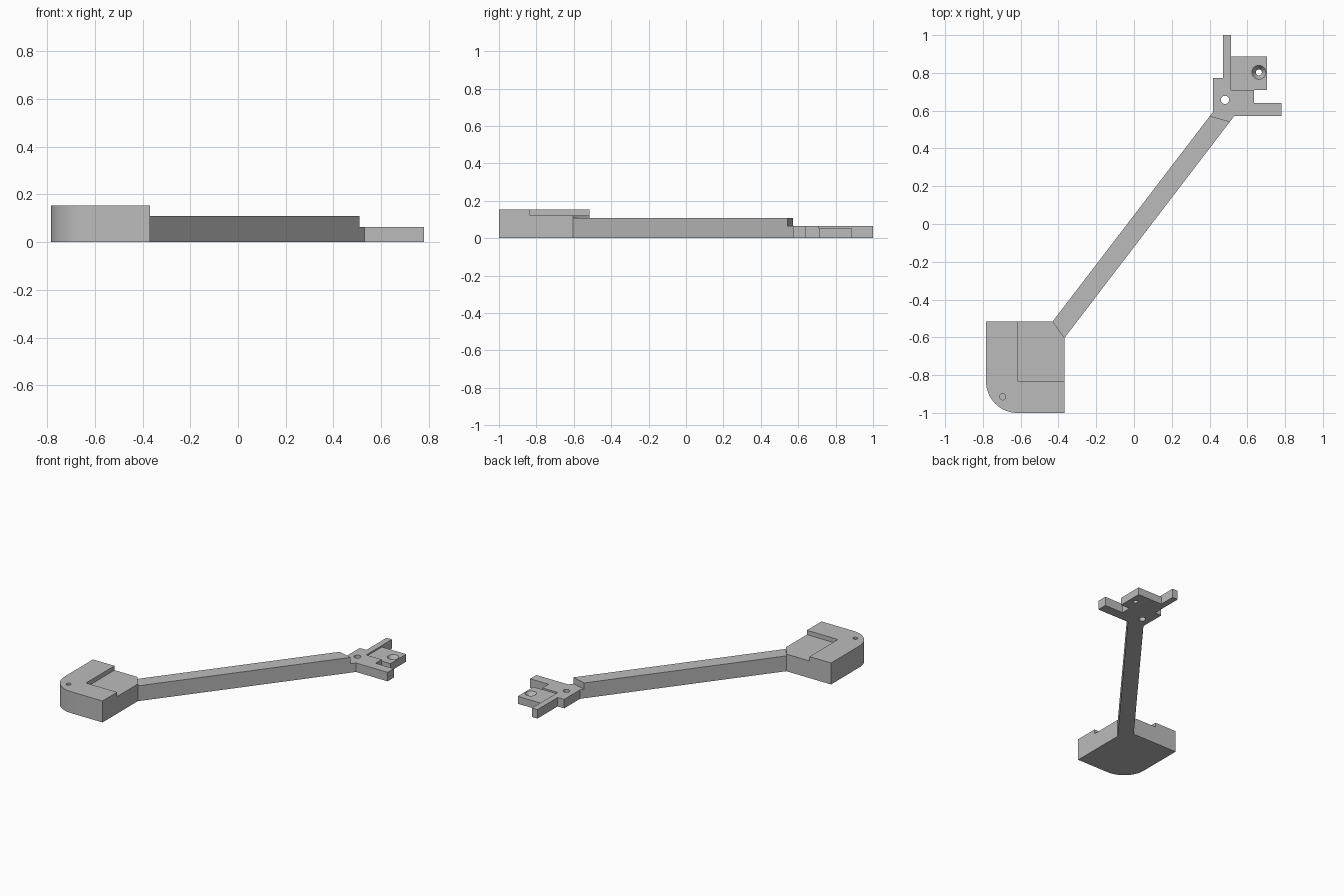
import bpy, bmesh, math

cube = bpy.data.objects.get("Cube")
if cube:
    bpy.data.objects.remove(cube, do_unlink=True)

grey = bpy.data.materials.new("plain_grey")
grey.use_nodes = True
colour = (0.5, 0.5, 0.5, 1)
grey.diffuse_color = colour
grey.node_tree.nodes["Principled BSDF"].inputs["Base Color"].default_value = colour


def add_object(name, bm):
    mesh = bpy.data.meshes.new(name)
    bmesh.ops.recalc_face_normals(bm, faces=bm.faces[:])
    bm.to_mesh(mesh)
    bm.free()
    mesh.materials.append(grey)
    obj = bpy.data.objects.new(name, mesh)
    bpy.context.collection.objects.link(obj)
    return obj


def prism(name, outline, bottom, top):
    """Extrude a flat outline between two heights."""
    bm = bmesh.new()
    base = bm.faces.new([bm.verts.new((x, y, bottom)) for x, y in outline])
    grown = bmesh.ops.extrude_face_region(bm, geom=[base])["geom"]
    verts = [v for v in grown if isinstance(v, bmesh.types.BMVert)]
    bmesh.ops.translate(bm, verts=verts, vec=(0, 0, top - bottom))
    return add_object(name, bm)


def box(name, x0, x1, y0, y1, z0, z1):
    return prism(name, [(x0, y0), (x1, y0), (x1, y1), (x0, y1)], z0, z1)


def drill(name, x, y, z0, z1, r0, r1):
    """Round or tapered cutter between two heights."""
    bm = bmesh.new()
    bmesh.ops.create_cone(bm, cap_ends=True, segments=32, radius1=r0, radius2=r1, depth=z1 - z0)
    bmesh.ops.translate(bm, verts=bm.verts[:], vec=(x, y, (z0 + z1) / 2))
    return add_object(name, bm)


def carve(obj, cutters):
    """Subtract the cutters, bake the result and discard them."""
    for cutter in cutters:
        cutter.hide_render = True
        mod = obj.modifiers.new("cut", "BOOLEAN")
        mod.operation = "DIFFERENCE"
        mod.solver = "EXACT"
        mod.object = cutter
    graph = bpy.context.evaluated_depsgraph_get()
    baked = bpy.data.meshes.new_from_object(obj.evaluated_get(graph))
    obj.modifiers.clear()
    obj.data = baked
    for cutter in cutters:
        bpy.data.objects.remove(cutter, do_unlink=True)


# Shared corners where the arm meets the two ends
foot_left, foot_right = (-0.43, -0.515), (-0.368, -0.603)
head_left, head_right = (0.402, 0.572), (0.508, 0.542)
foot_top, arm_top, head_top, tab_top = 0.153, 0.109, 0.064, 0.053

# Foot block with one rounded corner, a recess and a blind hole
left, front, radius = -0.783, -1.0, 0.165
arc = [math.pi + math.pi / 2 * i / 16 for i in range(17)]
corner = [(left + radius * (1 + math.cos(a)), front + radius * (1 + math.sin(a))) for a in arc]
foot = prism("foot_block", corner + [(foot_right[0], front), foot_right, foot_left,
                                     (left, foot_left[1])], 0, foot_top)
carve(foot, [
    box("recess_cutter", -0.613, -0.3, -0.835, -0.4, 0.122, 0.3),
    drill("foot_hole_cutter", -0.695, -0.915, 0.04, 0.2, 0.016, 0.016),
])

# Slanted arm
arm = prism("arm", [foot_left, foot_right, head_right, head_left], 0, arm_top)

# Head bracket with two prongs and a lowered tab
head = prism("head_bracket", [
    head_left, head_right, (0.53, 0.571), (0.78, 0.571), (0.78, 0.641), (0.635, 0.641),
    (0.635, 0.71), (0.705, 0.71), (0.705, 0.887), (0.514, 0.887), (0.514, 1.0),
    (0.471, 1.0), (0.471, 0.773), (0.419, 0.773), (0.419, 0.594)], 0, head_top)
carve(head, [
    box("tab_cutter", 0.514, 0.8, 0.71, 0.95, tab_top, 0.2),
    drill("head_hole_cutter", 0.482, 0.657, -0.1, 0.2, 0.022, 0.022),
    drill("screw_hole_cutter", 0.661, 0.803, -0.1, 0.2, 0.016, 0.016),
    drill("countersink_cutter", 0.661, 0.803, 0.018, 0.088, 0.016, 0.058),
])

# Keep edges crisp, with smooth curved walls
for obj in (foot, arm, head):
    bpy.ops.object.select_all(action="DESELECT")
    obj.select_set(True)
    bpy.context.view_layer.objects.active = obj
    bpy.ops.object.shade_smooth_by_angle(angle=math.radians(30))
